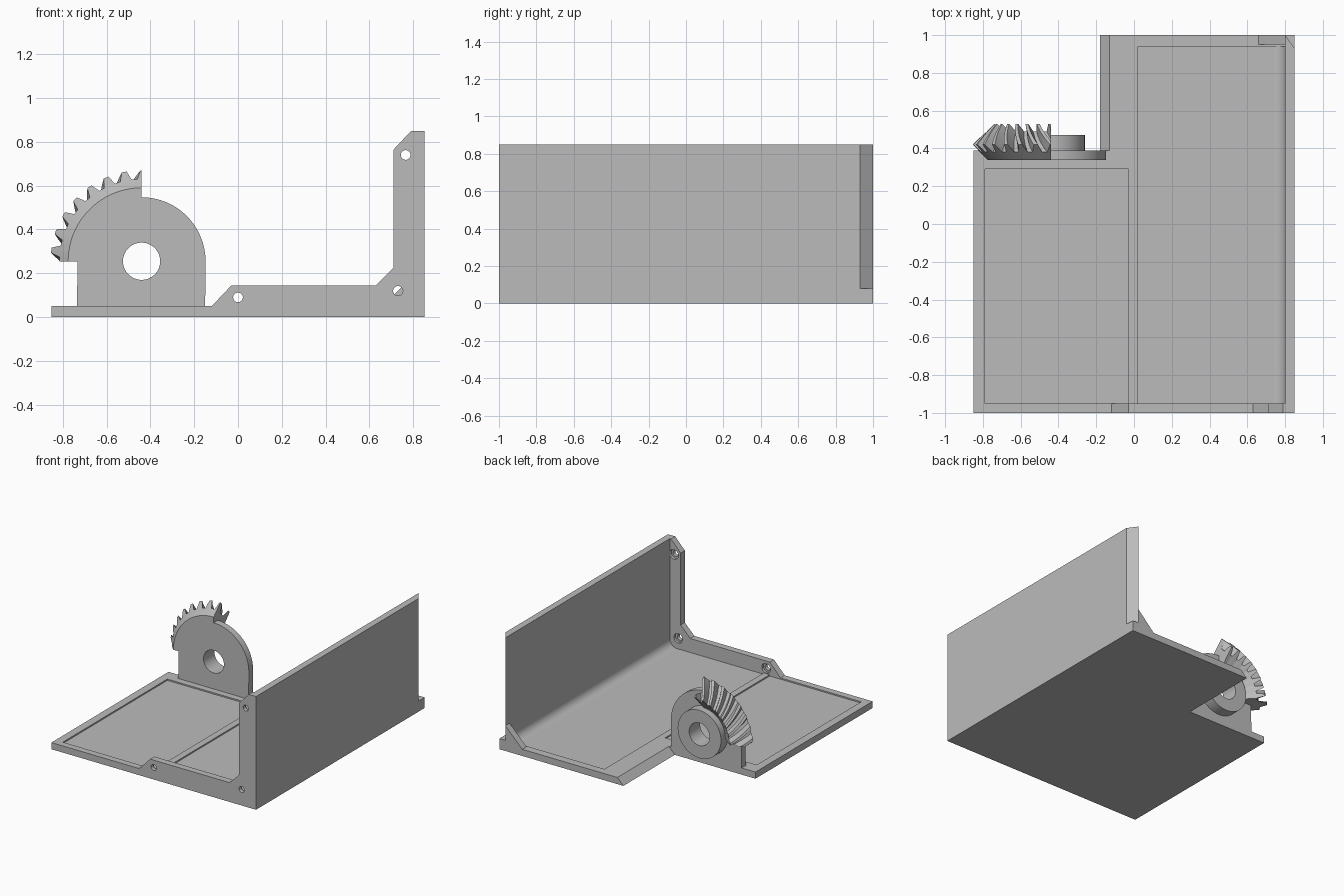
import bpy, bmesh
from math import sin, cos, radians, pi
from mathutils import Matrix

if "Cube" in bpy.data.objects:
    bpy.data.objects.remove(bpy.data.objects["Cube"], do_unlink=True)

GREY = (0.5, 0.5, 0.5, 1)
grey = bpy.data.materials.new("plain_grey")
grey.use_nodes = True
grey.diffuse_color = GREY
grey.node_tree.nodes["Principled BSDF"].inputs["Base Color"].default_value = GREY


def finish(name, mesh):
    """Weld, shade and link a finished mesh."""
    bm = bmesh.new()
    bm.from_mesh(mesh)
    bmesh.ops.remove_doubles(bm, verts=bm.verts, dist=0.0002)
    bmesh.ops.recalc_face_normals(bm, faces=bm.faces)
    bm.to_mesh(mesh)
    bm.free()
    mesh.materials.clear()
    mesh.materials.append(grey)
    mesh.shade_smooth()
    mesh.set_sharp_from_angle(angle=radians(25))
    obj = bpy.data.objects.new(name, mesh)
    bpy.context.collection.objects.link(obj)
    return obj


def prism(name, loops, lo, hi, upright=True):
    """Extrude filled loops: x-z profiles along y, or x-y plans along z."""
    curve = bpy.data.curves.new(name + "_outline", 'CURVE')
    curve.dimensions = '2D'
    curve.fill_mode = 'BOTH'
    curve.extrude = (hi - lo) / 2
    for loop in loops:
        spline = curve.splines.new('POLY')
        spline.points.add(len(loop) - 1)
        for point, (a, b) in zip(spline.points, loop):
            point.co = (a, b, 0, 1)
        spline.use_cyclic_u = True
    temp = bpy.data.objects.new(name + "_temp", curve)
    mesh = bpy.data.meshes.new_from_object(temp)
    bpy.data.objects.remove(temp)
    bpy.data.curves.remove(curve)
    mid = (lo + hi) / 2
    if upright:
        mesh.transform(Matrix.Translation((0, mid, 0)) @ Matrix.Rotation(pi / 2, 4, 'X'))
    else:
        mesh.transform(Matrix.Translation((0, 0, mid)))
    mesh.name = name
    return finish(name, mesh)


def arc(cx, cz, r, start, end, steps=32):
    angles = [radians(start + (end - start) * i / steps) for i in range(steps + 1)]
    return [(cx + r * cos(a), cz + r * sin(a)) for a in angles]


def circle(cx, cz, r, steps=48):
    return arc(cx, cz, r, 0, 360, steps)[:-1]


def rect(x0, y0, x1, y1):
    return [(x0, y0), (x1, y0), (x1, y1), (x0, y1)]


# Floor: L-shaped sheet with a raised rim and a centre rib
plan = [(-.85, -1), (.85, -1), (.85, 1), (-.13, 1), (-.13, .39), (-.85, .39)]
prism("floor", [plan], 0, .04, False)
pockets = [rect(-.79, -.95, -.03, .29), rect(.02, -.95, .80, .94)]
prism("floor_rim", [plan] + pockets, .04, .05, False)
prism("floor_bevelled_edge", [[(-.18, 0), (-.13, 0), (-.13, .05)]], .39, 1)

# Side wall with a tapered back edge, inner fillet and corner gusset
prism("wall_foot", [rect(.80, -1, .85, 1)], 0, .08, False)
prism("side_wall", [[(.80, -1), (.85, -1), (.85, .93), (.80, 1)]], .08, .85, False)
prism("wall_fillet", [[(.80, .04)] + arc(.74, .10, .06, 0, -90, 10)], -.95, .94)
prism("back_gusset", [[(.66, .05), (.80, .05), (.80, .19)]], .95, 1)

# Front flange with countersunk screw holes
flange = [(-.85, 0), (.85, 0), (.85, .85), (.79, .85), (.71, .765), (.71, .225),
          (.63, .145), (-.03, .145), (-.12, .05), (-.85, .05)]
screws = [(0, .09), (.73, .12), (.765, .74)]
for name, r, lo, hi in (("front_flange", .022, -1, -.97),
                        ("flange_countersink", .036, -.97, -.95)):
    prism(name, [flange] + [circle(x, z, r) for x, z in screws], lo, hi)

# Gear bracket: round-topped plate and bearing boss
CX, CZ = -.44, .255
bore = circle(CX, CZ, .085)
prism("gear_bracket", [[(-.735, .04), (-.15, .04)] + arc(CX, CZ, .292, 0, 180), bore], .34, .39)
prism("bearing_boss", [circle(CX, CZ, .18), bore], .39, .47)

# Bevel gear quarter: tooth profile swept with a spiral twist
PITCH, TWIST, STEPS = 12, 14, 8


def tooth_height(angle):
    """Trapezoid tooth, 0 at the root and 1 at the tip."""
    off = abs((angle - 173 + PITCH / 2) % PITCH - PITCH / 2)
    return min(1, max(0, (4 - off) / 2.4))


def section(u):
    """Closed outline of the gear at one sweep position."""
    def place(r, y, t=0):
        a = radians(min(180, max(90, u + TWIST * t)))
        return (CX + r * cos(a), y, CZ + r * sin(a))
    points = [place(.17, .34), place(.335, .34)]
    for i in range(STEPS + 1):
        t = i / STEPS
        angle = min(180, max(90, u + TWIST * t))
        h = .04 * tooth_height(angle - TWIST * t)
        points.append(place(.375 - .115 * t + h, .38 + .11 * t + h, t))
    return points + [place(.17, .41, 1)]


corners = [173 - PITCH * k + d for k in range(-1, 10) for d in (-4, -1.6, 0, 1.6, 4)]
sweep = sorted({u for u in corners if 76 < u < 180} | {76, 90, 166, 180})
bm = bmesh.new()
rings = [[bm.verts.new(p) for p in section(u)] for u in sweep]
for a, b in zip(rings, rings[1:]):
    for i in range(len(a)):
        j = (i + 1) % len(a)
        bm.faces.new((a[i], a[j], b[j], b[i]))
bm.faces.new(rings[0])
bm.faces.new(rings[-1])
gear_mesh = bpy.data.meshes.new("bevel_gear_quarter")
bm.to_mesh(gear_mesh)
bm.free()
finish("bevel_gear_quarter", gear_mesh)
